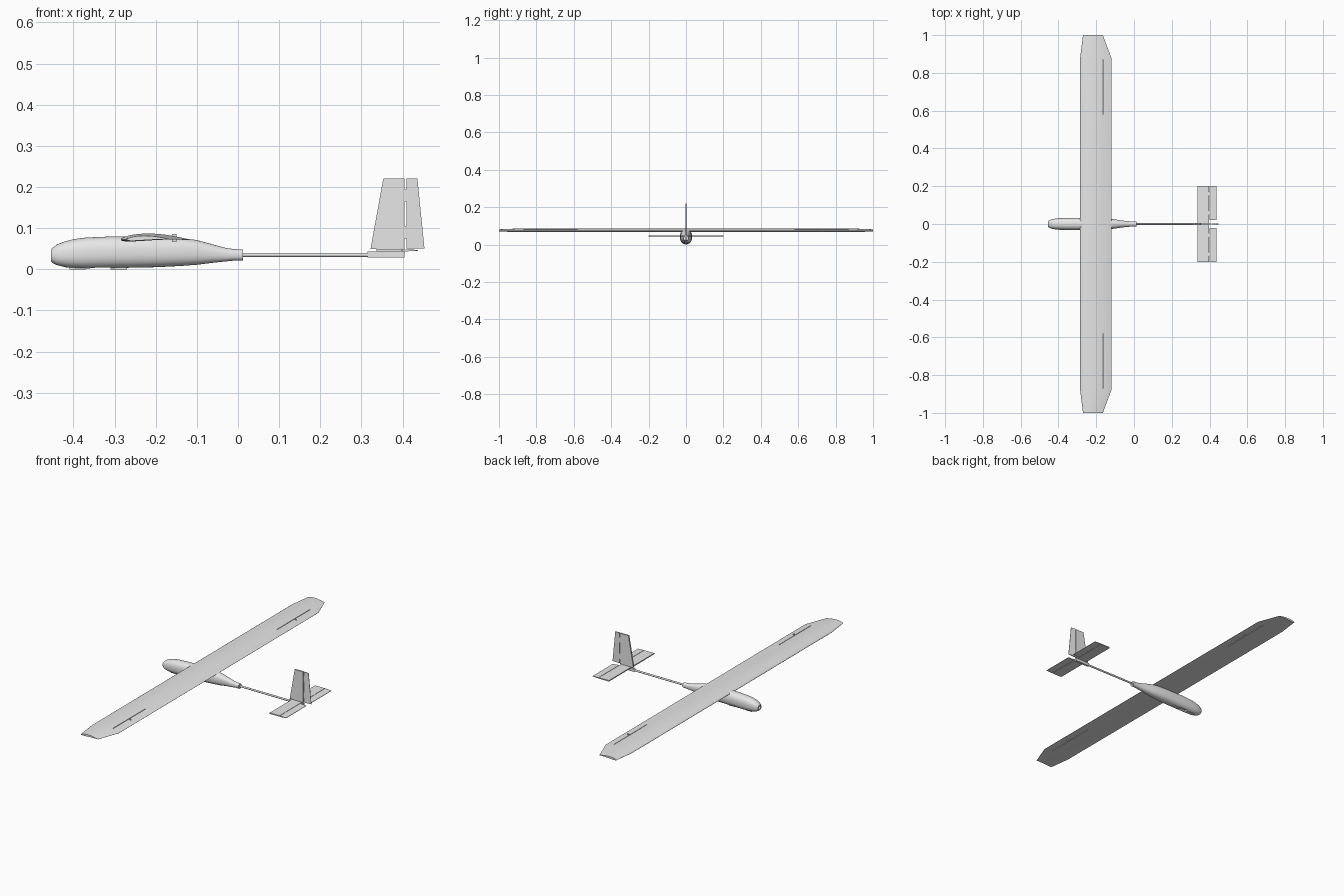
import bpy, bmesh, math
from mathutils import Vector

if bpy.data.objects.get("Cube"):
    bpy.data.objects.remove(bpy.data.objects["Cube"])

grey = bpy.data.materials.new("light_grey")
grey.use_nodes = True
grey.diffuse_color = (0.8, 0.8, 0.8, 1)
grey.node_tree.nodes["Principled BSDF"].inputs["Base Color"].default_value = grey.diffuse_color


def make(name, bm):
    bmesh.ops.recalc_face_normals(bm, faces=bm.faces)
    mesh = bpy.data.meshes.new(name)
    bm.to_mesh(mesh)
    bm.free()
    mesh.materials.append(grey)
    obj = bpy.data.objects.new(name, mesh)
    bpy.context.collection.objects.link(obj)
    return obj


def activate(obj):
    bpy.ops.object.select_all(action='DESELECT')
    obj.select_set(True)
    bpy.context.view_layer.objects.active = obj


def smooth(obj, degrees=35):
    activate(obj)
    bpy.ops.object.shade_smooth_by_angle(angle=math.radians(degrees))


def loft(name, sections):
    """Skin closed sections of equal point count and cap both ends."""
    bm = bmesh.new()
    rings = [[bm.verts.new(p) for p in s] for s in sections]
    for a, b in zip(rings, rings[1:]):
        for i in range(len(a)):
            j = (i + 1) % len(a)
            bm.faces.new((a[i], a[j], b[j], b[i]))
    bm.faces.new(rings[0])
    bm.faces.new(rings[-1])
    return make(name, bm)


def box(name, low, high):
    low, high = Vector(low), Vector(high)
    bm = bmesh.new()
    bmesh.ops.create_cube(bm, size=1)
    for v in bm.verts:
        v.co = (low + high) / 2 + v.co * (high - low)
    return make(name, bm)


def plate(name, outline, thick):
    """Upright plate: x-z outline extruded evenly about y = 0."""
    return loft(name, [[(x, y, z) for x, z in outline] for y in (-thick / 2, thick / 2)])


def rod(name, x0, x1, z, radius, sides=24):
    angles = [math.tau * i / sides for i in range(sides)]
    return loft(name, [[(x, radius * math.cos(a), z + radius * math.sin(a)) for a in angles]
                       for x in (x0, x1)])


def cut(obj, cutter):
    mod = obj.modifiers.new("cut", 'BOOLEAN')
    mod.operation, mod.object, mod.solver = 'DIFFERENCE', cutter, 'EXACT'
    activate(obj)
    bpy.ops.object.modifier_apply(modifier=mod.name)
    bpy.data.objects.remove(cutter)


def hull_section(x, bottom, top, half, sides=40):
    ring = []
    for i in range(sides):
        c, s = math.cos(math.tau * i / sides), math.sin(math.tau * i / sides)
        y = math.copysign(abs(c) ** 0.85, c) * half
        z = math.copysign(abs(s) ** 0.85, s) * (top - bottom) / 2
        ring.append((x, y, (top + bottom) / 2 + z))
    return ring


def airfoil(y, lead, trail, steps=18):
    """Cambered wing section between leading and trailing x."""
    chord = trail - lead
    upper, lower = [], []
    for i in range(steps + 1):
        t = (1 - math.cos(math.pi * i / steps)) / 2
        half = 0.53 * (0.2969 * math.sqrt(t) - 0.126 * t - 0.3516 * t**2
                       + 0.2843 * t**3 - 0.1 * t**4)
        camber = 0.16 * t * (1 - t)
        x = lead + t * chord
        upper.append((x, y, 0.072 + chord * (camber + half)))
        lower.append((x, y, 0.072 + chord * (camber - half)))
    return upper + lower[-1:0:-1]


# Fuselage pod: x, bottom, top, half width
stations = [
    (-0.455, 0.020, 0.047, 0.015), (-0.45, 0.015, 0.053, 0.019),
    (-0.44, 0.010, 0.060, 0.024), (-0.42, 0.005, 0.068, 0.028),
    (-0.4, 0.003, 0.073, 0.030), (-0.37, 0.002, 0.077, 0.032),
    (-0.3, 0.003, 0.080, 0.033), (-0.2, 0.005, 0.079, 0.033),
    (-0.14, 0.008, 0.076, 0.029), (-0.1, 0.011, 0.071, 0.024),
    (-0.06, 0.016, 0.060, 0.018), (-0.03, 0.019, 0.052, 0.015),
    (-0.01, 0.021, 0.049, 0.013), (0.012, 0.021, 0.048, 0.013)]
pod = loft("fuselage_pod", [hull_section(*s) for s in stations])
cut(pod, rod("nose_bore", -0.47, -0.445, 0.034, 0.009))
cut(pod, box("belly_bay", (-0.36, -0.011, -0.01), (-0.31, 0.011, 0.012)))
smooth(pod)

# Belly skids
for x in (-0.39, -0.29):
    box("belly_skid", (x - 0.02, -0.008, 0.0), (x + 0.02, 0.008, 0.006))

# Wing with aileron hinge slots and control horns
wing = loft("wing", [airfoil(-1, -0.27, -0.165), airfoil(-0.88, -0.285, -0.12),
                     airfoil(0.88, -0.285, -0.12), airfoil(1, -0.27, -0.165)])
for side in (-1, 1):
    y0, y1 = sorted((side * 0.58, side * 0.87))
    cut(wing, box("aileron_slot", (-0.166, y0, 0), (-0.163, y1, 0.2)))
    box("aileron_horn", (-0.16, side * 0.73 - 0.002, 0.066),
        (-0.15, side * 0.73 + 0.002, 0.086))
smooth(wing)

# Tail boom and tail mount
smooth(rod("tail_boom", 0.0, 0.405, 0.035, 0.005))
box("tail_mount", (0.315, -0.006, 0.028), (0.405, 0.006, 0.043))

# Horizontal tail
box("stabiliser", (0.336, -0.2, 0.043), (0.397, 0.2, 0.049))
for side in (-1, 1):
    y0, y1 = sorted((side * 0.02, side * 0.2))
    loft("elevator", [[(0.399, y, 0.043), (0.437, y, 0.045),
                       (0.437, y, 0.047), (0.399, y, 0.049)] for y in (y0, y1)])
    for y in (0.06, 0.16):
        box("elevator_hinge", (0.39, side * y - 0.01, 0.045), (0.405, side * y + 0.01, 0.047))

# Vertical tail
plate("fin", [(0.322, 0.049), (0.405, 0.049), (0.405, 0.22), (0.353, 0.22)], 0.008)
loft("rudder", [[(0.409, -0.004, z), (end, -0.001, z), (end, 0.001, z), (0.409, 0.004, z)]
                for z, end in ((0.051, 0.453), (0.22, 0.436))])
for z in (0.09, 0.18):
    box("rudder_hinge", (0.40, -0.001, z - 0.015), (0.415, 0.001, z + 0.015))
